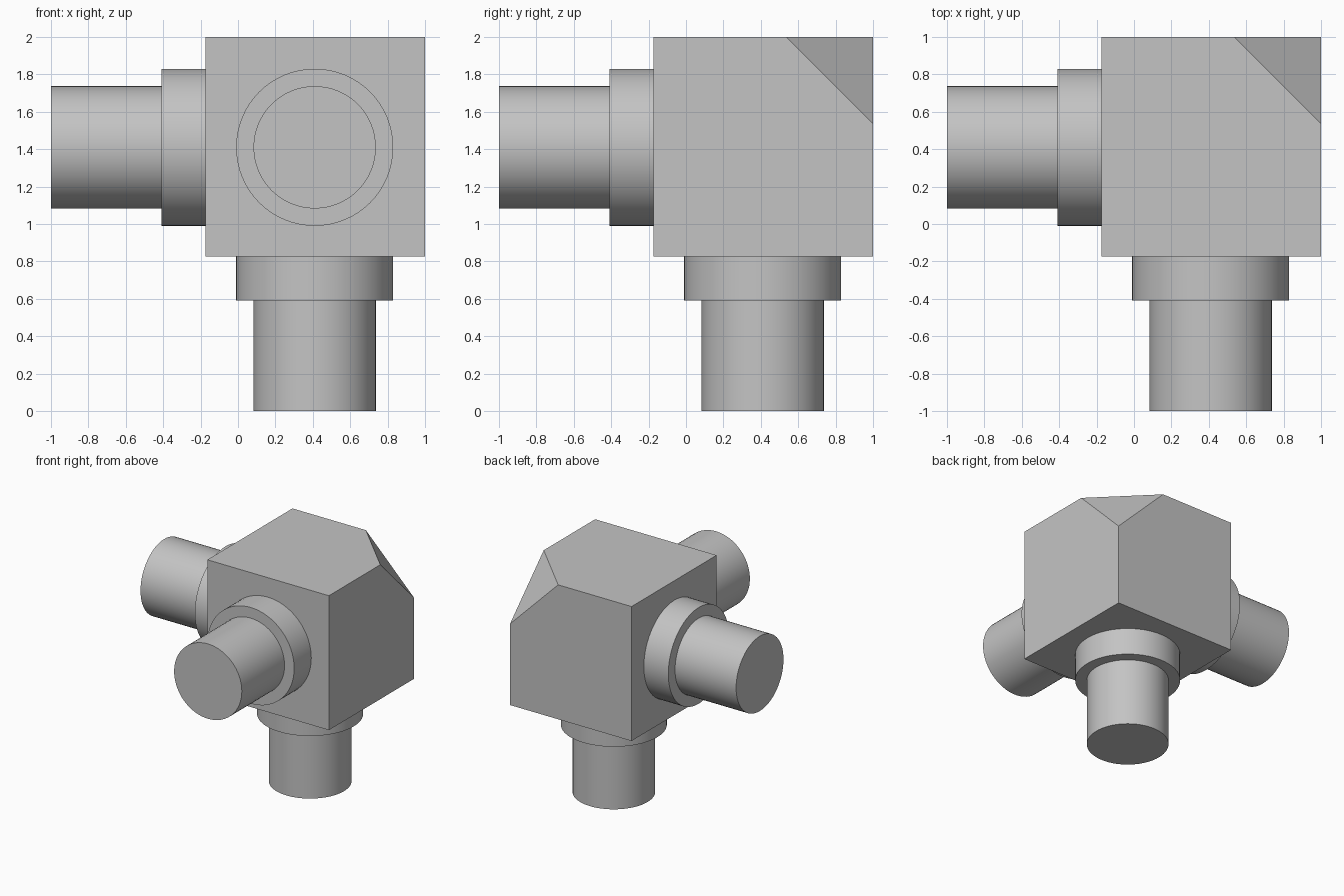
import bpy
import bmesh
import math
from mathutils import Vector, Matrix

cube = bpy.data.objects.get("Cube")
if cube:
    bpy.data.objects.remove(cube, do_unlink=True)

grey = bpy.data.materials.new("plain grey")
grey.use_nodes = True
GREY = (0.55, 0.55, 0.55, 1)
grey.diffuse_color = GREY
grey.node_tree.nodes["Principled BSDF"].inputs["Base Color"].default_value = GREY

SIZE = 1.174                                   # block edge
CORNER = Vector((1, 1, 2))                     # block's outer corner
CENTRE = CORNER - Vector((1, 1, 1)) * SIZE / 2
PORT = Vector((0.41, 0.41, 1.41))              # where the three pipe axes meet
CUT = 0.465                                    # corner cut along each edge


def add_object(name, bm):
    mesh = bpy.data.meshes.new(name)
    bmesh.ops.recalc_face_normals(bm, faces=bm.faces)
    bm.to_mesh(mesh)
    bm.free()
    mesh.materials.append(grey)
    obj = bpy.data.objects.new(name, mesh)
    bpy.context.collection.objects.link(obj)
    return obj


# Block with one corner sliced off
bm = bmesh.new()
bmesh.ops.create_cube(bm, size=SIZE, matrix=Matrix.Translation(CENTRE))
bmesh.ops.bisect_plane(bm, geom=bm.verts[:] + bm.edges[:] + bm.faces[:],
                       plane_co=CORNER - Vector((CUT, 0, 0)),
                       plane_no=Vector((1, 1, 1)), clear_outer=True)
bmesh.ops.holes_fill(bm, edges=[e for e in bm.edges if e.is_boundary])
add_object("corner_block", bm)


# Stepped pipe: collar and narrower tube turned from one profile
def stepped_pipe(name, direction):
    profile = [(0, 0.55), (0.42, 0.55), (0.42, 0.82), (0.327, 0.82),
               (0.327, 1.41), (0, 1.41)]
    bm = bmesh.new()
    verts = [bm.verts.new((r, 0, h)) for r, h in profile]
    edges = [bm.edges.new(pair) for pair in zip(verts, verts[1:])]
    bmesh.ops.spin(bm, geom=verts + edges, axis=(0, 0, 1), cent=(0, 0, 0),
                   angle=math.tau, steps=64, use_duplicate=False)
    bmesh.ops.remove_doubles(bm, verts=bm.verts, dist=0.0005)
    turn = Vector((0, 0, 1)).rotation_difference(direction).to_matrix().to_4x4()
    bm.transform(Matrix.Translation(PORT) @ turn)
    obj = add_object(name, bm)
    bpy.ops.object.select_all(action="DESELECT")
    obj.select_set(True)
    bpy.context.view_layer.objects.active = obj
    bpy.ops.object.shade_smooth_by_angle(angle=math.radians(30))


stepped_pipe("right_pipe", Vector((-1, 0, 0)))
stepped_pipe("front_pipe", Vector((0, -1, 0)))
stepped_pipe("bottom_pipe", Vector((0, 0, -1)))
